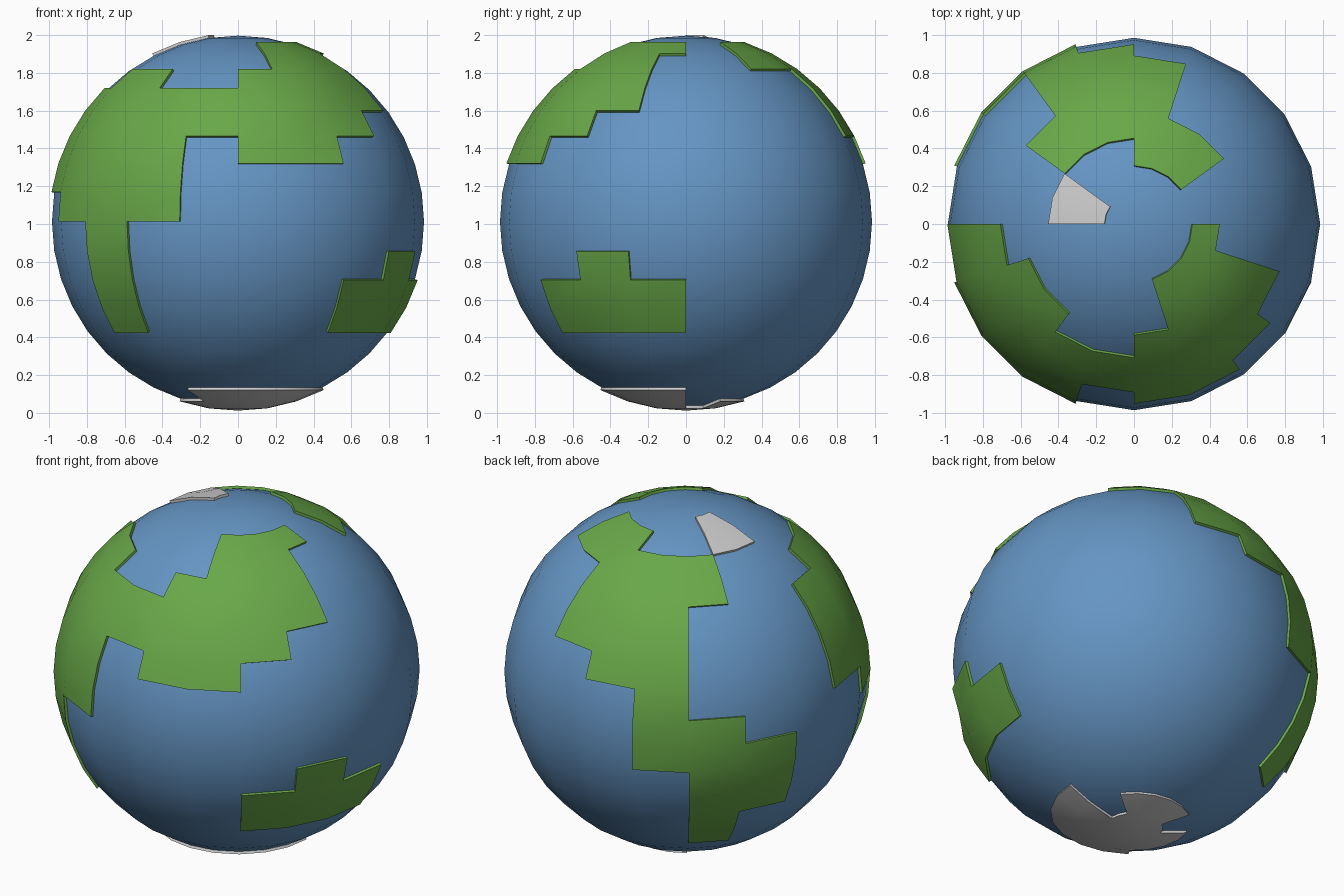
import bpy, bmesh
from math import radians, sin, cos

if "Cube" in bpy.data.objects:
    bpy.data.objects.remove(bpy.data.objects["Cube"])

R_SEA, R_LAND, CENTRE = 0.985, 1.0, 1.012
STEP_LON, STEP_LAT = 18, 9          # 20 segments x 20 rings


def material(name, rgb):
    m = bpy.data.materials.new(name)
    m.diffuse_color = (*rgb, 1)
    m.use_nodes = True
    m.node_tree.nodes["Principled BSDF"].inputs["Base Color"].default_value = m.diffuse_color
    return m


def finish(obj, mat, angle):
    if mat:
        obj.data.materials.append(mat)
    obj.location.z = CENTRE
    bpy.ops.object.select_all(action='DESELECT')
    obj.select_set(True)
    bpy.context.view_layer.objects.active = obj
    bpy.ops.object.shade_smooth_by_angle(angle=radians(angle))


def raised_patch(name, blocks, mat=None):
    """blocks: (lon from, lon to, lat from, lat to) areas lifted off the sphere."""
    bm = bmesh.new()
    verts = {}

    def vert(lon, lat):
        key = (0 if abs(lat) == 90 else lon % 360, lat)
        if key not in verts:
            a, b = radians(key[0]), radians(lat)
            verts[key] = bm.verts.new((R_SEA * cos(b) * cos(a),
                                       R_SEA * cos(b) * sin(a), R_SEA * sin(b)))
        return verts[key]

    for lon0, lon1, lat0, lat1 in blocks:
        for lon in range(lon0, lon1, STEP_LON):
            for lat in range(lat0, lat1, STEP_LAT):
                e, n = lon + STEP_LON, lat + STEP_LAT
                corners = [vert(lon, lat), vert(e, lat), vert(e, n), vert(lon, n)]
                bm.faces.new(list(dict.fromkeys(corners)))
    # lift the area, leaving a rim around it
    ext = bmesh.ops.extrude_face_region(bm, geom=bm.faces[:])
    for v in ext['geom']:
        if isinstance(v, bmesh.types.BMVert):
            v.co *= R_LAND / R_SEA
    me = bpy.data.meshes.new(name)
    bm.to_mesh(me)
    bm.free()
    obj = bpy.data.objects.new(name, me)
    bpy.context.collection.objects.link(obj)
    finish(obj, mat, 40)


blue = material("ocean_blue", (0.13, 0.30, 0.55))
green = material("land_green", (0.14, 0.39, 0.065))

# Ocean ball
bpy.ops.mesh.primitive_uv_sphere_add(segments=20, ring_count=20, radius=R_SEA)
ocean = bpy.context.object
ocean.name = "ocean"
finish(ocean, blue, 40)

# Large continent on the front
raised_patch("front_continent", [
    (180, 198, 9, 45), (198, 216, 0, 54), (216, 234, -36, 54),
    (234, 252, 0, 45), (252, 270, 27, 45), (270, 288, 18, 54),
    (288, 306, 18, 72), (306, 324, 27, 72), (324, 342, 36, 72),
    (342, 360, 63, 72)], green)

# Long continent on the back
raised_patch("back_continent", [
    (36, 72, 54, 72), (72, 90, 27, 72), (90, 108, 18, 63),
    (108, 126, -9, 63), (126, 144, 45, 63), (126, 144, -45, 9),
    (144, 162, -27, 0)], green)

# Island at lower right
raised_patch("island", [(306, 360, -36, -18), (324, 342, -18, -9)], green)

# Polar ice
raised_patch("north_ice", [(144, 180, 63, 81)])
raised_patch("south_ice", [
    (0, 360, -90, -81), (36, 126, -81, -72), (162, 360, -81, -72),
    (234, 360, -72, -63)])
